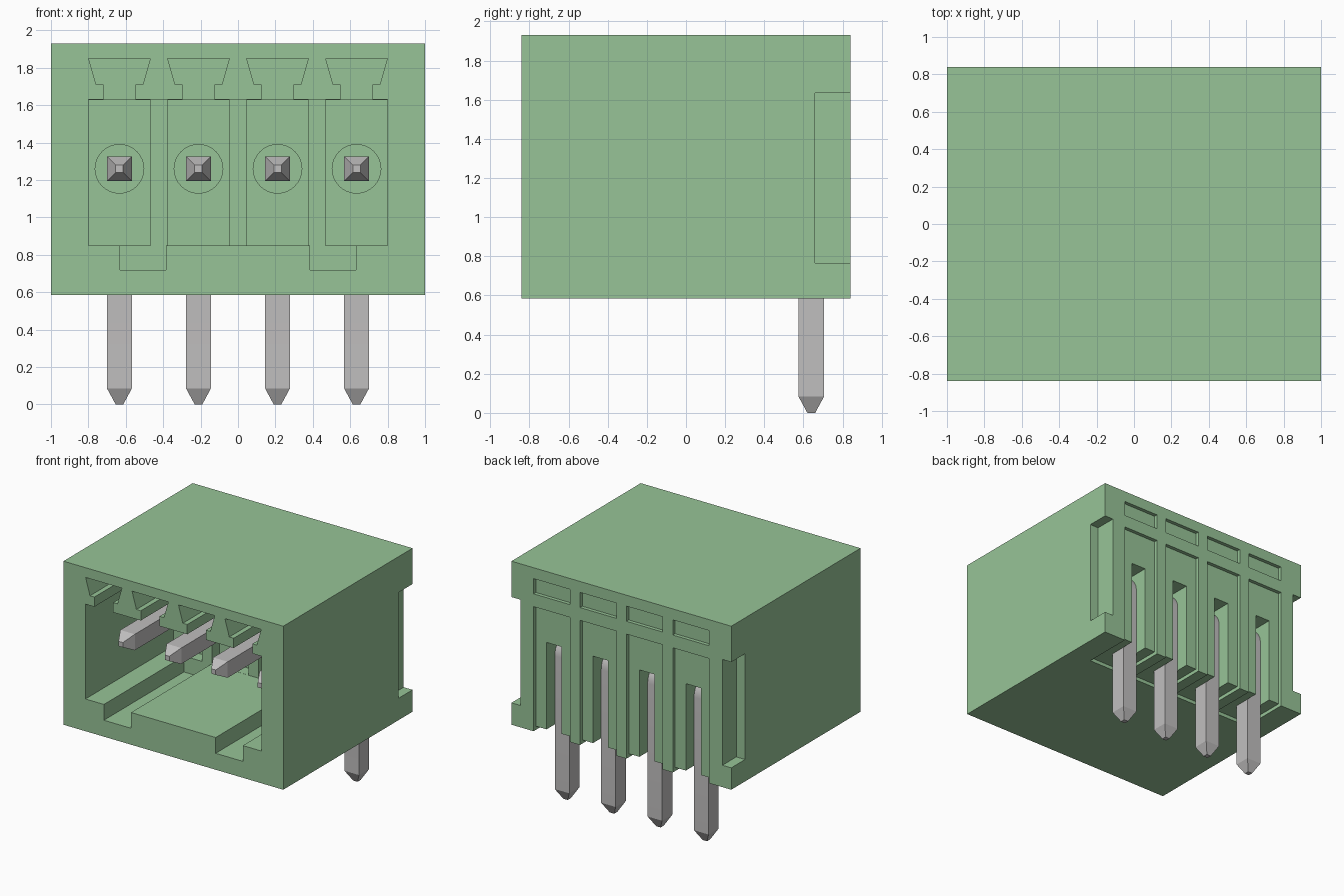
import bpy, bmesh, math
from mathutils import Vector

if "Cube" in bpy.data.objects:
    bpy.data.objects.remove(bpy.data.objects["Cube"], do_unlink=True)


def material(name, color):
    m = bpy.data.materials.new(name)
    m.use_nodes = True
    m.diffuse_color = color
    m.node_tree.nodes["Principled BSDF"].inputs["Base Color"].default_value = color
    return m


green = material("green plastic", (0.31, 0.55, 0.31, 1))
metal = material("grey metal", (0.53, 0.52, 0.52, 1))


def new_object(name, bm, mat):
    bmesh.ops.recalc_face_normals(bm, faces=bm.faces)
    mesh = bpy.data.meshes.new(name)
    bm.to_mesh(mesh)
    bm.free()
    mesh.materials.append(mat)
    ob = bpy.data.objects.new(name, mesh)
    bpy.context.scene.collection.objects.link(ob)
    return ob


def prism(name, outline, y0, y1):
    """Extrude an x-z outline from y0 to y1."""
    bm = bmesh.new()
    face = bm.faces.new([bm.verts.new((x, y0, z)) for x, z in outline])
    geom = bmesh.ops.extrude_face_region(bm, geom=[face])["geom"]
    verts = [g for g in geom if isinstance(g, bmesh.types.BMVert)]
    bmesh.ops.translate(bm, verts=verts, vec=(0, y1 - y0, 0))
    return new_object(name, bm, green)


def box(name, x0, x1, y0, y1, z0, z1):
    return prism(name, [(x0, z0), (x1, z0), (x1, z1), (x0, z1)], y0, y1)


def disc(x, z, r, n=32):
    return [(x + r * math.cos(2 * math.pi * i / n),
             z + r * math.sin(2 * math.pi * i / n)) for i in range(n)]


PITCH = 0.4225
CENTERS = [(i - 1.5) * PITCH for i in range(4)]
HALF = 0.165        # half width of a pin chamber
PIN = 0.066         # half thickness of a pin
PIN_Z, PIN_Y = 1.26, 0.64
BOTTOM, TOP, BACK = 0.585, 1.93, 0.84
CAVITY = 0.2        # depth position of the cavity's rear wall

housing = box("housing", -1, 1, -BACK, BACK, BOTTOM, TOP)

# Cavity outline: floor with two key channels, ceiling with dovetail slots
half = [(0.385, 0.85), (0.385, 0.72), (0.632, 0.72), (0.632, 0.85), (0.8, 0.85), (0.8, 1.63)]
for c in (CENTERS[3], CENTERS[2]):
    side = [(0.085, 1.63), (0.085, 1.71), (0.125, 1.71), (HALF, 1.85)]
    half += [(c + x, z) for x, z in side]
    half += [(c - x, z) for x, z in reversed(side)]
outline = half + [(-x, z) for x, z in reversed(half)]
cutters = [prism("cavity_cutter", outline, -1, CAVITY)]

# Per-pin recesses: chamber, pin collar, rear windows, pin slot, underside
for c in CENTERS:
    a, b = c - HALF, c + HALF
    cutters += [
        box("chamber_cutter", a, b, CAVITY - 0.1, CAVITY + 0.1, 0.851, 1.629),
        prism("collar_cutter", disc(c, PIN_Z, 0.13), CAVITY, CAVITY + 0.12),
        box("window_cutter", a, b, BACK - 0.03, 1, 1.715, 1.84),
        box("rear_recess_cutter", a, b, BACK - 0.03, 1, 0.4, 1.61),
        box("pin_slot_cutter", c - PIN - 0.002, c + PIN + 0.002, PIN_Y - PIN, 1, 0.4, 1.33),
        box("underside_cutter", a, b, 0.42, 1, 0.4, BOTTOM + 0.03),
    ]

# Notches on the rear side edges
for s in (-1, 1):
    cutters.append(box("notch_cutter", min(s * 0.92, s * 1.1), max(s * 0.92, s * 1.1),
                       0.66, 1, 0.765, 1.635))

for cutter in cutters:
    mod = housing.modifiers.new(cutter.name, "BOOLEAN")
    mod.operation = "DIFFERENCE"
    mod.solver = "EXACT"
    mod.object = cutter
graph = bpy.context.evaluated_depsgraph_get()
cut_mesh = bpy.data.meshes.new_from_object(housing.evaluated_get(graph))
housing.modifiers.clear()
housing.data = cut_mesh
cut_mesh.materials.clear()
cut_mesh.materials.append(green)
for cutter in cutters:
    bpy.data.objects.remove(cutter, do_unlink=True)


# Bent square pins: sections swept along a right-angle path
def pin(name, x):
    r = 0.08
    sections = [(-0.62, PIN_Z, 0, 0.02), (-0.53, PIN_Z, 0, PIN)]
    for i in range(9):
        t = math.pi / 2 * i / 8
        sections.append((PIN_Y - r + r * math.sin(t), PIN_Z - r + r * math.cos(t), t, PIN))
    down = math.pi / 2
    sections += [(PIN_Y, 0.085, down, PIN), (PIN_Y, 0, down, 0.02)]
    bm = bmesh.new()
    rings = []
    for y, z, t, h in sections:
        normal = Vector((0, math.sin(t), math.cos(t))) * h
        across = Vector((h, 0, 0))
        mid = Vector((x, y, z))
        rings.append([bm.verts.new(mid + across * i + normal * j)
                      for i, j in ((-1, -1), (1, -1), (1, 1), (-1, 1))])
    for p, q in zip(rings, rings[1:]):
        for k in range(4):
            n = (k + 1) % 4
            bm.faces.new((p[k], p[n], q[n], q[k]))
    bm.faces.new(rings[0])
    bm.faces.new(rings[-1])
    ob = new_object(name, bm, metal)
    bpy.ops.object.select_all(action="DESELECT")
    ob.select_set(True)
    bpy.context.view_layer.objects.active = ob
    bpy.ops.object.shade_smooth_by_angle(angle=math.radians(25))


for i, c in enumerate(CENTERS):
    pin(f"contact_pin_{i + 1}", c)
